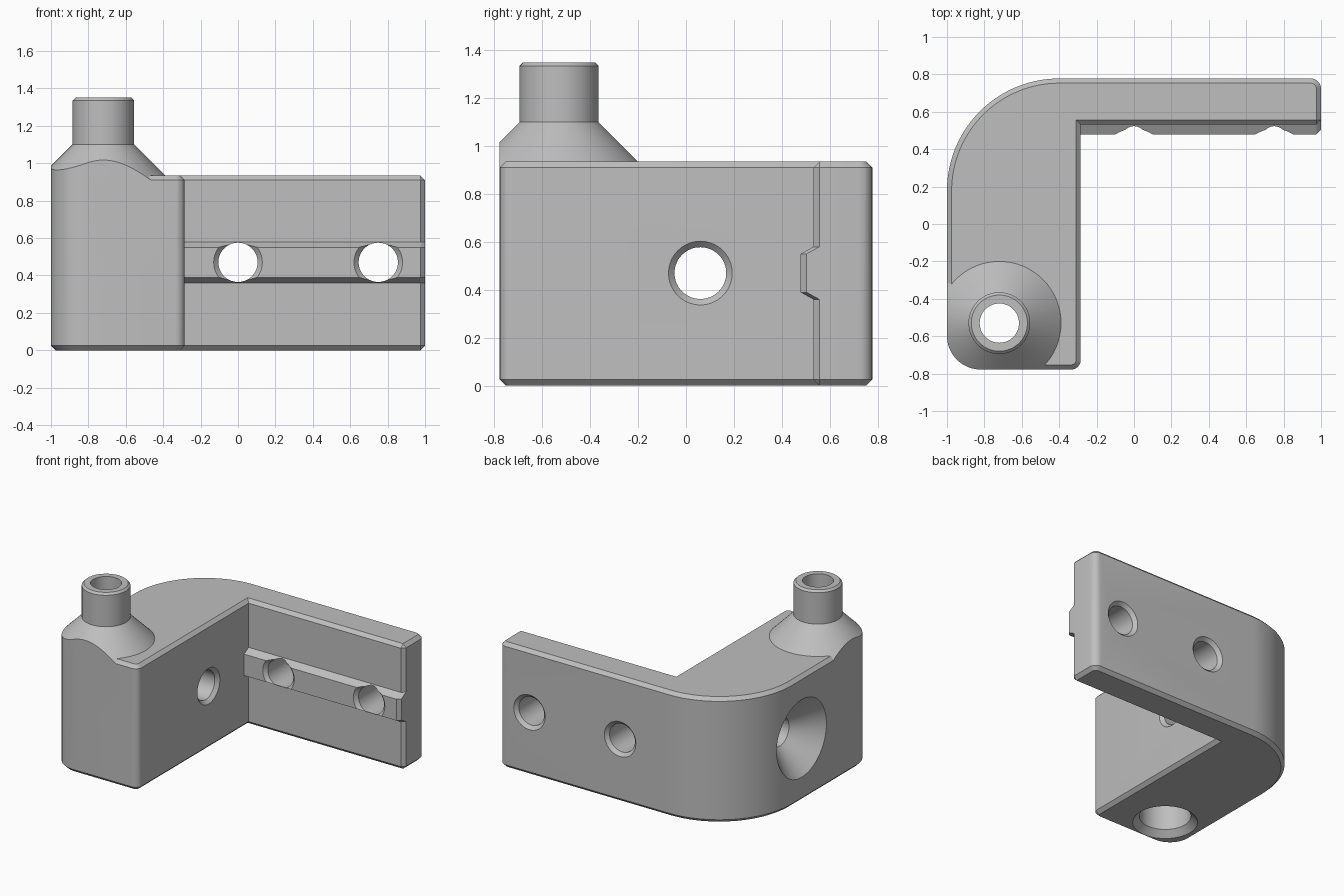
import bpy, bmesh
from math import cos, sin, radians, pi

if "Cube" in bpy.data.objects:
    bpy.data.objects.remove(bpy.data.objects["Cube"], do_unlink=True)

grey = bpy.data.materials.new("plain grey")
grey.use_nodes = True
colour = (0.52, 0.52, 0.52, 1)
grey.diffuse_color = colour
grey.node_tree.nodes["Principled BSDF"].inputs["Base Color"].default_value = colour

LEFT, RIGHT, FRONT, BACK = -1.0, 1.0, -0.778, 0.778
INNER_X, WALL_Y, RIDGE_Y = -0.285, 0.532, 0.478
HOLE_Z, TOP, BEVEL = 0.47, 0.935, 0.025


def loft(name, rings):
    """Closed solid through a list of equal-length point rings."""
    bm = bmesh.new()
    loops = [[bm.verts.new(p) for p in ring] for ring in rings]
    n = len(loops[0])
    for a, b in zip(loops, loops[1:]):
        for i in range(n):
            j = (i + 1) % n
            bm.faces.new((a[i], a[j], b[j], b[i]))
    bm.faces.new(loops[0])
    bm.faces.new(loops[-1])
    bmesh.ops.remove_doubles(bm, verts=bm.verts, dist=1e-5)
    bmesh.ops.recalc_face_normals(bm, faces=bm.faces)
    mesh = bpy.data.meshes.new(name)
    bm.to_mesh(mesh)
    bm.free()
    mesh.materials.append(grey)
    obj = bpy.data.objects.new(name, mesh)
    bpy.context.collection.objects.link(obj)
    return obj


def turned(name, axis, centre, profile, sides=64):
    """Round solid from (radius, position along axis) pairs."""
    u, v = centre
    rings = []
    for r, h in profile:
        ring = []
        for i in range(sides):
            t = 2 * pi * i / sides
            a, b = u + r * cos(t), v + r * sin(t)
            ring.append({"X": (h, a, b), "Y": (a, h, b), "Z": (a, b, h)}[axis])
        rings.append(ring)
    return loft(name, rings)


def outline(z, d):
    """L-shaped footprint, offset outward by d."""
    pts = []

    def corner(x, y, r, start, steps):
        cx = x + (r if 90 <= start < 270 else -r)
        cy = y + (r if start >= 180 else -r)
        for i in range(steps + 1):
            t = radians(start + 90 * i / steps)
            pts.append((cx + (r + d) * cos(t), cy + (r + d) * sin(t), z))

    corner(LEFT, FRONT, 0.18, 180, 12)
    corner(INNER_X, FRONT, 0.05, 270, 6)
    pts.append((INNER_X + d, WALL_Y - d, z))
    corner(RIGHT, WALL_Y, BEVEL, 270, 1)
    corner(RIGHT, BACK, 0.055, 0, 6)
    corner(LEFT, BACK, 0.6, 90, 32)
    return pts


def combine(target, other, operation):
    mod = target.modifiers.new("combine", "BOOLEAN")
    mod.operation, mod.solver, mod.object = operation, "EXACT", other
    bpy.ops.object.select_all(action="DESELECT")
    bpy.context.view_layer.objects.active = target
    target.select_set(True)
    bpy.ops.object.modifier_apply(modifier=mod.name)
    bpy.data.objects.remove(other, do_unlink=True)


# Upper envelope: bevelled block top plus the conical spout
post = (-0.72, -0.53)
envelope = loft("envelope", [outline(-0.1, 0.1), outline(TOP - BEVEL - 0.1, 0.1),
                             outline(TOP, -BEVEL)])
spout = turned("spout", "Z", post, [(0.665, 0.6), (0.165, 1.1), (0.165, 1.335), (0.15, 1.35)])
combine(envelope, spout, "UNION")

# Bracket body: tall L prism trimmed by the envelope
bracket = loft("corner_bracket", [outline(0, -BEVEL), outline(BEVEL, 0), outline(1.5, 0)])
combine(bracket, envelope, "INTERSECT")

# Locating ridge along the inner wall, with a bevelled end
section = [(0.65, 0.11), (WALL_Y, 0.11), (RIDGE_Y, 0.08)]
section += [(y, -z) for y, z in reversed(section)]
ridge = loft("ridge", [[(x, y + shift, HOLE_Z + z) for y, z in section]
                       for x, shift in ((-0.4, 0), (RIGHT - BEVEL, 0), (RIGHT - 0.0005, BEVEL))])
combine(bracket, ridge, "UNION")

# Countersunk bolt holes through the back arm
for x in (0.0, 0.75):
    bolt_hole = turned("bolt_hole", "Y", (x, HOLE_Z),
                       [(0.15, RIDGE_Y - 0.02), (0.105, RIDGE_Y + BEVEL),
                        (0.105, BACK - BEVEL), (0.15, BACK + 0.02)])
    combine(bracket, bolt_hole, "DIFFERENCE")

# Side hole with a wide conical mouth on the outside
side_hole = turned("side_hole", "X", (0.06, HOLE_Z),
                   [(0.31, -1.02), (0.108, -0.818), (0.108, INNER_X - BEVEL), (0.153, INNER_X + 0.02)])
combine(bracket, side_hole, "DIFFERENCE")

# Vertical bore, wide below and narrow through the spout
bore = turned("bore", "Z", post, [(0.25, -0.03), (0.175, 0.045), (0.175, 0.9),
                                  (0.105, 0.97), (0.105, 1.4)])
combine(bracket, bore, "DIFFERENCE")

bpy.ops.object.select_all(action="DESELECT")
bracket.select_set(True)
bpy.context.view_layer.objects.active = bracket
bpy.ops.object.shade_smooth_by_angle(angle=radians(25))
